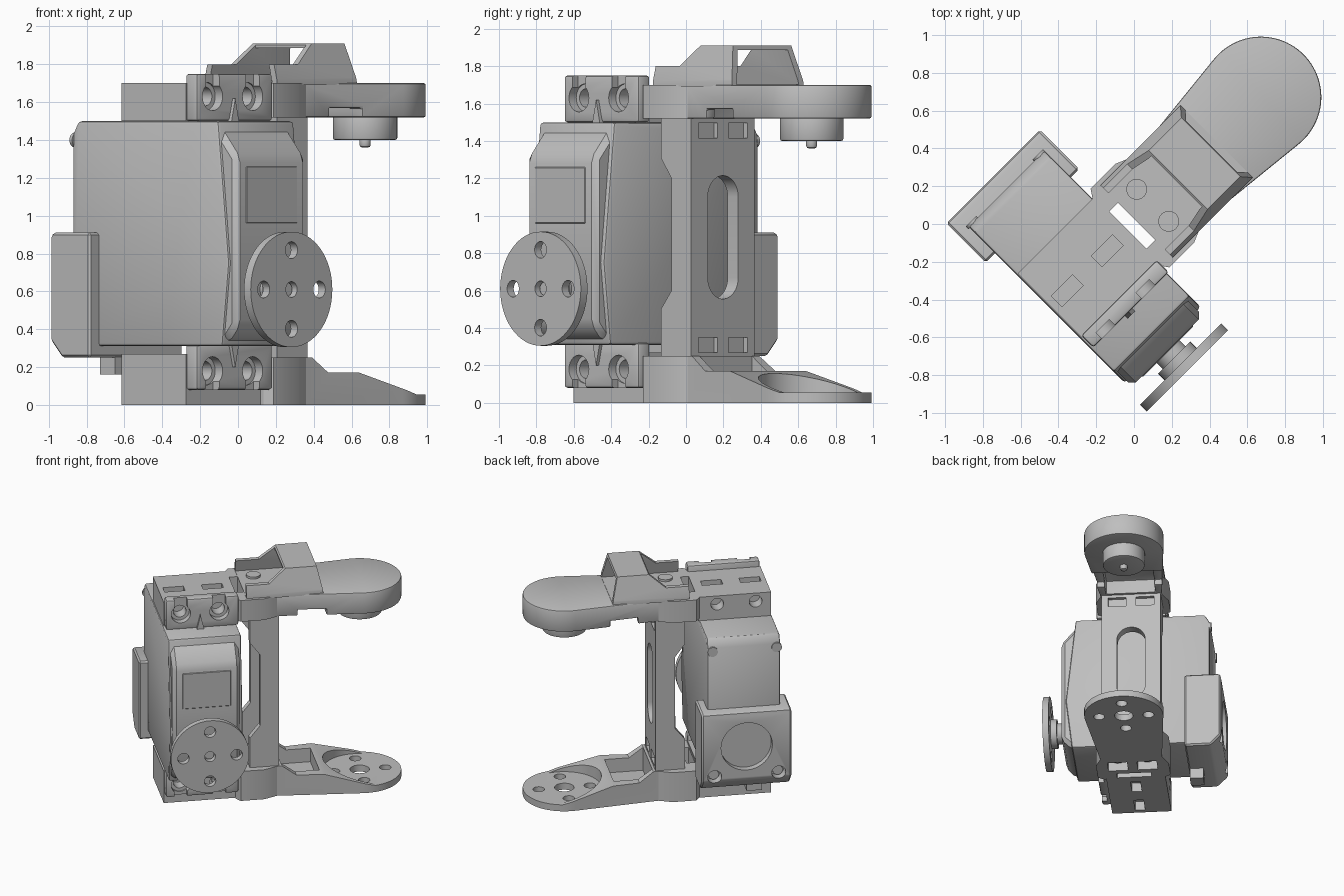
import bpy, bmesh
from math import sin, cos, radians, pi

cube = bpy.data.objects.get("Cube")
if cube:
    bpy.data.objects.remove(cube, do_unlink=True)

grey = bpy.data.materials.new("plain_grey")
grey.use_nodes = True
COLOUR = (0.52, 0.52, 0.52, 1)
grey.diffuse_color = COLOUR
grey.node_tree.nodes["Principled BSDF"].inputs["Base Color"].default_value = COLOUR
parts = []

# Everything is modelled along the arm (x) and servo axis (y), then turned 45 degrees.
TURN = pi / 4


def prism(name, pts, axis, a, b):
    """Extrude a 2D outline along an axis from a to b."""
    place = {"x": lambda p, t: (t, p[0], p[1]),
             "y": lambda p, t: (p[0], t, p[1]),
             "z": lambda p, t: (p[0], p[1], t)}[axis]
    bm = bmesh.new()
    low, high = [[bm.verts.new(place(p, t)) for p in pts] for t in (a, b)]
    bm.faces.new(low)
    bm.faces.new(high[::-1])
    for i in range(len(pts)):
        j = (i + 1) % len(pts)
        bm.faces.new((low[i], high[i], high[j], low[j]))
    bmesh.ops.recalc_face_normals(bm, faces=bm.faces)
    mesh = bpy.data.meshes.new(name)
    bm.to_mesh(mesh)
    bm.free()
    mesh.materials.append(grey)
    ob = bpy.data.objects.new(name, mesh)
    bpy.context.collection.objects.link(ob)
    ob.rotation_euler.z = TURN
    parts.append(ob)
    return ob


def box(name, x0, x1, y0, y1, z0, z1):
    return prism(name, [(x0, y0), (x1, y0), (x1, y1), (x0, y1)], "z", z0, z1)


def arc(cx, cy, r, start=0, end=360, n=40):
    full = end - start == 360
    steps = n if full else n + 1
    angles = [radians(start + (end - start) * i / n) for i in range(steps)]
    return [(cx + r * cos(t), cy + r * sin(t)) for t in angles]


def apply(ob, mod):
    bpy.context.view_layer.update()
    bpy.context.view_layer.objects.active = ob
    bpy.ops.object.modifier_apply(modifier=mod.name)


def cut(ob, *tools, operation="DIFFERENCE"):
    for tool in tools:
        tool.hide_render = True
        mod = ob.modifiers.new("cut", "BOOLEAN")
        mod.operation = operation
        mod.object = tool
        apply(ob, mod)
        parts.remove(tool)
        bpy.data.objects.remove(tool, do_unlink=True)


def bevel(ob, width, segments=2):
    mod = ob.modifiers.new("bevel", "BEVEL")
    mod.width = width
    mod.segments = segments
    mod.limit_method = "ANGLE"
    apply(ob, mod)


MID = -0.35          # servo centre along the arm direction
HORN_Z = 0.61
END = 0.95           # arm pivot
BOLTS = (MID - 0.15, MID + 0.15)

# Servo case with its creased front edge
case = prism("servo_case", [(-0.48, 1.5), (-0.56, 0.75), (-0.51, 0.31), (0.61, 0.31),
                            (0.61, 1.43), (0.57, 1.5)], "x", -0.63, -0.06)
bevel(case, 0.018)
nose = prism("servo_nose", [(-0.42, 1.48), (-0.47, 1.46), (-0.6, 1.31), (-0.6, 0.42),
                            (-0.52, 0.33), (-0.42, 0.33)], "x", -0.615, -0.085)
bevel(nose, 0.03, 1)
panel = prism("nose_panel", [(MID - 0.19, 0.96), (MID + 0.19, 0.96),
                             (MID + 0.19, 1.26), (MID - 0.19, 1.26)], "y", -0.605, -0.59)
bevel(panel, 0.004, 1)

# Rear gear cover with a round recess
cover = prism("rear_cover", [(0.41, 0.91), (0.69, 0.91), (0.705, 0.89), (0.705, 0.34),
                             (0.62, 0.25), (0.41, 0.25)], "x", -0.7, 0.0)
bevel(cover, 0.02, 1)
cut(cover, prism("recess", arc(MID, 0.62, 0.2), "y", 0.65, 0.8))
for side in (-1, 1):
    x = MID + side * 0.25
    cut(cover, prism("screw_well", arc(x, 0.38, 0.055, n=20), "y", 0.62, 0.8))
    prism("cover_screw", arc(x, 0.38, 0.04, n=20), "y", 0.6, 0.66)
    prism("case_screw", arc(x, 1.4, 0.04, n=20), "y", 0.6, 0.62)
box("cable_socket", -0.5, -0.38, 0.42, 0.53, 0.16, 0.33)

# Output horn
prism("horn_hub", arc(MID, HORN_Z, 0.12), "y", -0.7, -0.65)
prism("horn_shaft", arc(MID, HORN_Z, 0.085), "y", -0.7, -0.58)
horn = prism("horn_disc", arc(MID, HORN_Z, 0.305, n=64), "y", -0.75, -0.7)
cut(horn, prism("hole", arc(MID, HORN_Z, 0.042, n=20), "y", -0.8, -0.6))
for k in range(4):
    x, z = arc(MID, HORN_Z, 0.208, n=4)[k]
    cut(horn, prism("hole", arc(x, z, 0.045, n=20), "y", -0.8, -0.65))
prism("horn_screw", arc(MID, HORN_Z, 0.035, n=20), "y", -0.72, -0.65)

# Upper and lower brackets, each with an eared plate and a wide neck
NECK = [(-0.06, -0.25), (-0.03, -0.295), (0.155, -0.295), (0.26, -0.25),
        (0.26, 0.25), (0.155, 0.295), (-0.03, 0.295), (-0.06, 0.25)]
for level, z0, z1, ear0, ear1, hole_z in (("upper", 1.5, 1.7, 1.5, 1.75, 1.63),
                                          ("lower", 0, 0.27, 0.08, 0.32, 0.18)):
    upper = level == "upper"
    plate = box(level + "_bracket", -0.62, -0.05, -0.23, 0.25, z0, z1)
    ear = box(level + "_ear", -0.615, -0.05, -0.31, -0.22, ear0, ear1)
    bevel(ear, 0.015)
    for x in BOLTS:
        cut(plate, prism("bolt_hole", arc(x, hole_z, 0.05, n=24), "y", 0.15, 0.4),
            prism("bolt_hole", arc(x, hole_z, 0.05, n=24), "y", -0.4, -0.15))
        cut(ear, prism("counterbore", arc(x, hole_z, 0.075, n=24), "y", -0.4, -0.255),
            prism("bolt_hole", arc(x, hole_z, 0.05, n=24), "y", -0.4, -0.1))
        end = (hole_z, 2) if upper else (-1, hole_z)
        cut(ear, box("ear_slot", x - 0.05, x + 0.05, -0.4, -0.265, *end))
        pocket = (1.66, 1.8) if upper else (-0.1, 0.08)
        cut(plate, box("nut_pocket", x - 0.08, x + 0.08, -0.04, 0.04, *pocket))
    rib = (1.49, 1.62) if upper else (0.33, 0.2)
    prism(level + "_rib", [(MID - 0.03, rib[0]), (MID + 0.03, rib[0]), (MID, rib[1])],
          "y", -0.33, -0.3)
    neck = prism(level + "_neck", NECK, "z", 1.52 if upper else 0, 1.7 if upper else 0.25)
    cut(neck, box("cable_gap", -0.045, 0.02, -0.14, 0.14, -1, 3))
    for y in (-0.12, 0.12):
        prism(level + "_neck_screw", arc(0.14, y, 0.055, n=24), "z",
              1.69 if upper else 0.06, 1.72 if upper else 0.1)
        if not upper:
            cut(neck, box("foot_pocket", 0.07, 0.21, y - 0.08, y + 0.08, -0.1, 0.08))

# Upright column: slotted face plate and two notched side walls
face = box("column_face", 0.2, 0.28, -0.23, 0.23, 0.15, 1.6)
slot = arc(0, 1.1, 0.115, 0, 180, 16) + arc(0, 0.67, 0.115, 180, 360, 16)
cut(face, prism("slot", slot, "x", 0, 0.5))
for y in (-0.12, 0.12):
    for z in (0.31, 1.455):
        cut(face, box("window", 0.25, 0.4, y - 0.08, y + 0.08, z - 0.04, z + 0.04))
WALL = [(0.05, 0.15), (0.279, 0.15), (0.279, 1.64), (0.05, 1.64), (0.05, 1.31),
        (0.13, 1.2), (0.13, 0.6), (0.05, 0.5)]
for side in (-1, 1):
    prism("column_wall", WALL, "y", side * 0.185, side * 0.24)

# Upper arm with rounded end, underside pocket and pivot boss
ARM = [(0.2, 0.25), (0.26, 0.25), (0.26, -0.25), (0.2, -0.25)]
ARM = [(0.2, 0.25), (0.2, -0.25), (0.26, -0.25)] + arc(END, 0, 0.32, -96, 96, 48) + [(0.26, 0.25)]
arm = prism("upper_arm", ARM, "z", 1.52, 1.7)
cut(arm, box("pocket", 0.3, 0.64, -0.2, 0.2, 1.4, 1.64),
    box("side_relief", 0.42, 0.64, -0.5, 0.5, 1.4, 1.57))
bevel(arm, 0.01)
boss = prism("pivot_boss", arc(END, 0, 0.17, n=48), "z", 1.4, 1.55)
bevel(boss, 0.012)
tip = prism("pivot_pin", arc(END, 0, 0.03, n=20), "z", 1.36, 1.42)
bevel(tip, 0.015)

# Lower arm: tapering rails around a thin drilled disc
lower = prism("lower_arm", [(0.2, 0), (1.4, 0), (1.4, 0.055), (1.02, 0.055), (0.62, 0.17),
                            (0.41, 0.17), (0.3, 0.25), (0.2, 0.25)], "y", -0.5, 0.5)
cut(lower, prism("outline", ARM, "z", -0.1, 0.5), operation="INTERSECT")
cut(lower, prism("disc_well", arc(END, 0, 0.285, n=48), "z", 0.055, 0.5),
    box("rail_pocket", 0.3, 0.6, -0.2, 0.2, 0.055, 0.5),
    prism("pivot_hole", arc(END, 0, 0.075, n=32), "z", -0.1, 0.2))
for k in range(4):
    x, y = arc(END, 0, 0.2, n=4)[k]
    cut(lower, prism("hole", arc(x, y, 0.045, n=20), "z", -0.1, 0.2))

# Cable guide: open tunnel with leaning sides and low tray walls
guide = prism("cable_guide", [(0.02, 1.69), (0.62, 1.69), (0.615, 1.73), (0.575, 1.91),
                              (0.33, 1.91), (0.2, 1.8), (0.02, 1.8)], "y", -0.4, 0.4)
cut(guide, prism("lean", [(-0.27, 1.6), (0.27, 1.6), (0.27, 1.72), (0.21, 1.95),
                          (-0.21, 1.95), (-0.27, 1.72)], "x", -0.2, 0.9), operation="INTERSECT")
cut(guide, prism("tunnel", [(-0.235, 1.703), (0.235, 1.703), (0.19, 1.885), (-0.19, 1.885)],
                 "x", -0.2, 0.9),
    box("tray_opening", -0.1, 0.32, -0.19, 0.19, 1.75, 2))

# Smooth the curves and keep the edges crisp
bpy.ops.object.select_all(action="DESELECT")
for ob in parts:
    ob.select_set(True)
bpy.context.view_layer.objects.active = parts[0]
bpy.ops.object.shade_smooth_by_angle(angle=radians(30))
